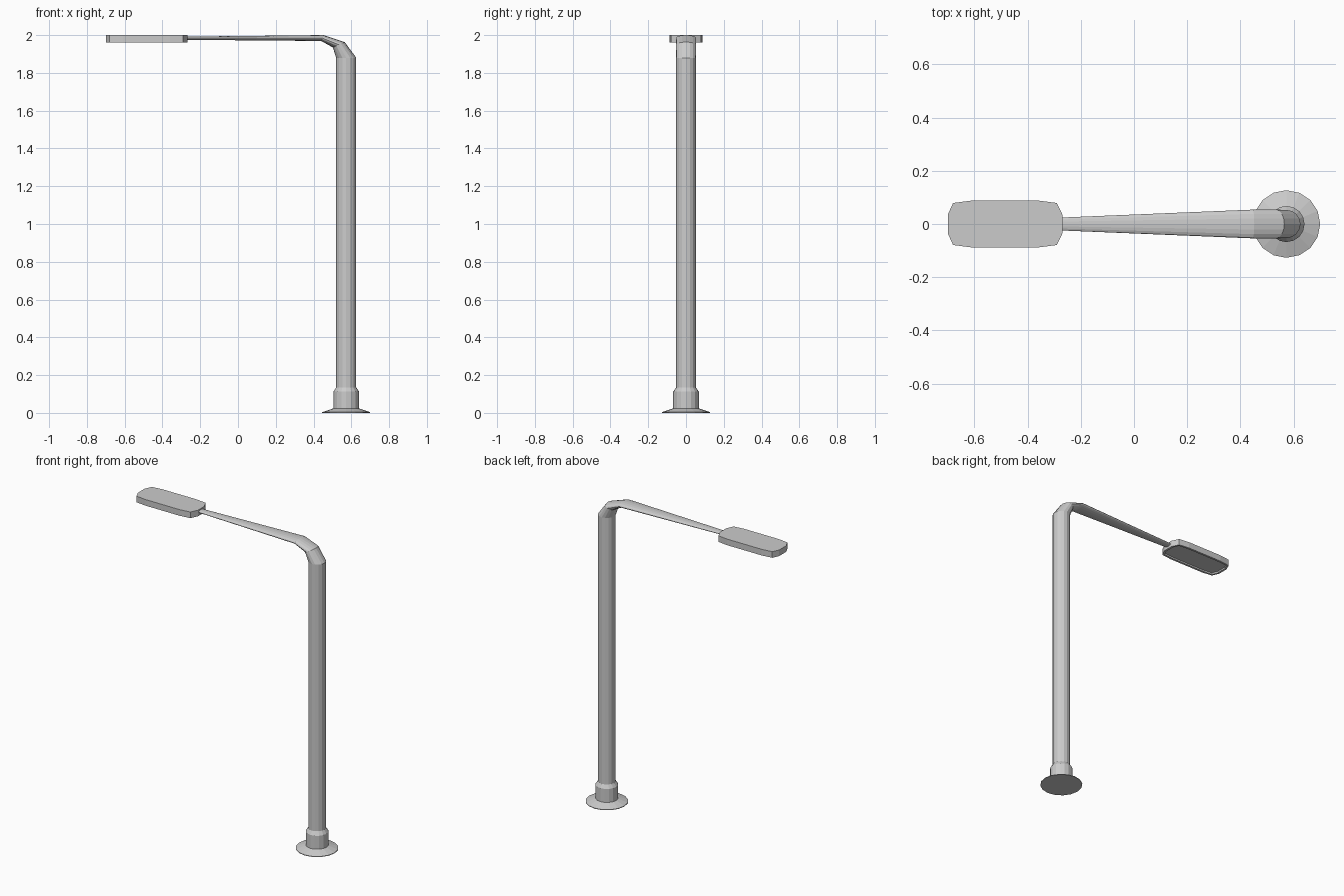
import bpy, bmesh, math

if "Cube" in bpy.data.objects:
    bpy.data.objects.remove(bpy.data.objects["Cube"])

SIDES = 16
POLE_X = 0.573


def make_object(name, bm):
    bmesh.ops.recalc_face_normals(bm, faces=bm.faces)
    mesh = bpy.data.meshes.new(name)
    bm.to_mesh(mesh)
    bm.free()
    obj = bpy.data.objects.new(name, mesh)
    bpy.context.collection.objects.link(obj)
    return obj


def loft(name, rings):
    """Skin elliptical rings: (inner x, inner z, outer x, outer z, y radius)."""
    bm = bmesh.new()
    loops = []
    for xi, zi, xo, zo, ry in rings:
        loop = []
        for i in range(SIDES):
            a = 2 * math.pi * i / SIDES
            t = (1 + math.cos(a)) / 2
            loop.append(bm.verts.new((xi + (xo - xi) * t, ry * math.sin(a),
                                      zi + (zo - zi) * t)))
        loops.append(loop)
    for a, b in zip(loops, loops[1:]):
        for i in range(SIDES):
            j = (i + 1) % SIDES
            bm.faces.new((a[i], a[j], b[j], b[i]))
    bm.faces.new(loops[0][::-1])
    bm.faces.new(loops[-1])
    return make_object(name, bm)


def level_ring(r, z):
    return (POLE_X - r, z, POLE_X + r, z, r)


# Flared foot and collar
loft("base_collar", [level_ring(r, z) for r, z in (
    (0.127, 0.0), (0.127, 0.004), (0.068, 0.024), (0.068, 0.112), (0.053, 0.135))])

# Pole bending into a flattened, tapering arm
loft("pole_and_arm", [
    level_ring(0.053, 0.12),
    level_ring(0.053, 1.88),
    (0.502, 1.935, 0.565, 1.963, 0.054),
    (0.44, 1.969, 0.452, 2.0, 0.054),
    (-0.28, 1.975, -0.28, 1.992, 0.024),
])

# Lamp head: chamfered slab with a recessed underside
half = [(-0.70, 0.035), (-0.68, 0.079), (-0.61, 0.088),
        (-0.36, 0.088), (-0.29, 0.079), (-0.268, 0.033)]
outline = half + [(x, -y) for x, y in reversed(half)]
bm = bmesh.new()
top = [bm.verts.new((x, y, 2.0)) for x, y in outline]
bottom = [bm.verts.new((x, y, 1.96)) for x, y in outline]
bm.faces.new(top)
underside = bm.faces.new(bottom)
for i in range(len(outline)):
    j = (i + 1) % len(outline)
    bm.faces.new((top[i], top[j], bottom[j], bottom[i]))
bmesh.ops.recalc_face_normals(bm, faces=bm.faces)
bmesh.ops.inset_region(bm, faces=[underside], thickness=0.014)
lens = bmesh.ops.extrude_face_region(bm, geom=[underside])
bmesh.ops.translate(bm, vec=(0, 0, 0.01),
                    verts=[v for v in lens["geom"] if isinstance(v, bmesh.types.BMVert)])
if underside.is_valid:
    bmesh.ops.delete(bm, geom=[underside], context="FACES_ONLY")
make_object("lamp_head", bm)
